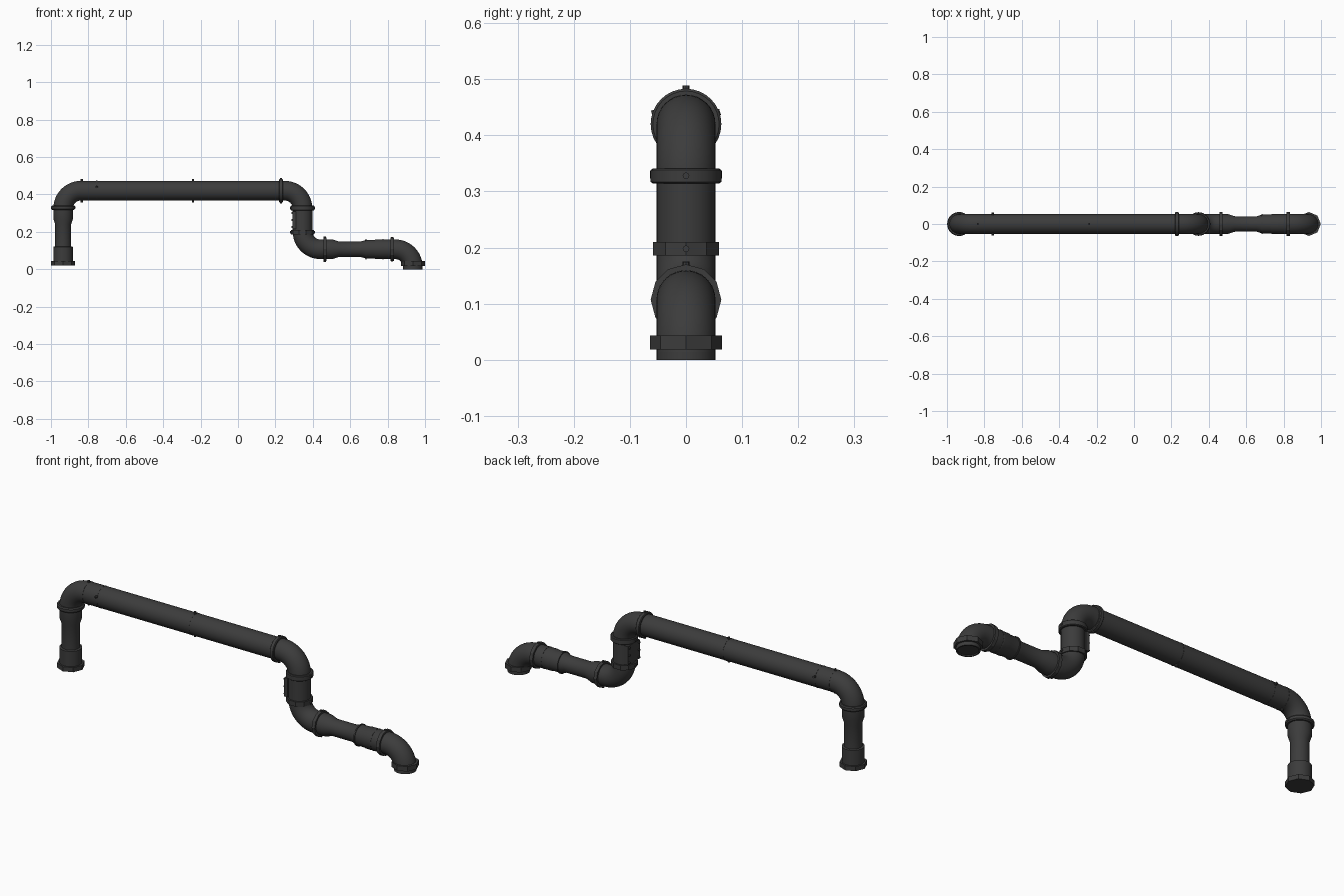
import bpy, bmesh, math
from mathutils import Vector

if "Cube" in bpy.data.objects:
    bpy.data.objects.remove(bpy.data.objects["Cube"])

DARK = bpy.data.materials.new("dark_plastic")
DARK.diffuse_color = (0.045, 0.045, 0.045, 1)
DARK.use_nodes = True
DARK.node_tree.nodes["Principled BSDF"].inputs["Base Color"].default_value = DARK.diffuse_color
R = 0.0525           # pipe radius
TOP, LOW = 0.42, 0.107   # heights of the two horizontal runs
XL, XM, XR = -0.935, 0.345, 0.935  # x of the vertical runs


def skin(name, rings, smooth=True):
    """Bridge consecutive rings of points into a closed solid."""
    bm = bmesh.new()
    loops = [[bm.verts.new(p) for p in ring] for ring in rings]
    n = len(loops[0])
    for a, b in zip(loops, loops[1:]):
        for i in range(n):
            j = (i + 1) % n
            bm.faces.new((a[i], a[j], b[j], b[i]))
    bm.faces.new(loops[0][::-1])
    bm.faces.new(loops[-1])
    bmesh.ops.recalc_face_normals(bm, faces=bm.faces)
    me = bpy.data.meshes.new(name)
    bm.to_mesh(me)
    bm.free()
    me.materials.append(DARK)
    ob = bpy.data.objects.new(name, me)
    bpy.context.collection.objects.link(ob)
    if smooth:
        bpy.ops.object.select_all(action='DESELECT')
        ob.select_set(True)
        bpy.context.view_layer.objects.active = ob
        bpy.ops.object.shade_smooth_by_angle(angle=math.radians(30))
    return ob


def circle(c, d, r, n):
    """Circle around direction d, which lies in the xz plane."""
    d = Vector(d).normalized()
    u, v = Vector((-d.z, 0, d.x)), Vector((0, 1, 0))
    return [Vector(c) + r * (math.cos(2 * math.pi * k / n) * u + math.sin(2 * math.pi * k / n) * v)
            for k in range(n)]


def run_x(name, z, profile, n=32, smooth=True):
    return skin(name, [circle((x, 0, z), (1, 0, 0), r, n) for x, r in profile], smooth)


def run_z(name, x, profile, n=32, smooth=True):
    return skin(name, [circle((x, 0, z), (0, 0, 1), r, n) for z, r in profile], smooth)


def elbow(name, cx, cz, a0, a1, rad):
    rings = []
    for k in range(13):
        a = math.radians(a0 + (a1 - a0) * k / 12)
        p = (cx + rad * math.cos(a), 0, cz + rad * math.sin(a))
        rings.append(circle(p, (-math.sin(a), 0, math.cos(a)), R, 32))
    return skin(name, rings)


def stud(name, p, d, r=0.006, h=0.012):
    """Small screw head centred on p, pointing along d."""
    d = Vector(d).normalized()
    u = d.orthogonal().normalized()
    v = d.cross(u)
    ring = [r * (math.cos(k * math.pi / 4) * u + math.sin(k * math.pi / 4) * v) for k in range(8)]
    return skin(name, [[Vector(p) + s * d * h / 2 + q for q in ring] for s in (-1, 1)], False)


# elbows
B = 0.095
elbow("left_elbow", XL + B, TOP - B, 180, 90, B)
elbow("upper_elbow", XM - B, TOP - B, 90, 0, B)
elbow("lower_elbow", XM + B, LOW + B, 180, 270, B)
elbow("end_elbow", XR - B, LOW - B, 90, 0, B)

# straight runs
run_x("long_pipe", TOP, [(XL + B, R), (XM - B, R)])
run_z("middle_pipe", XM, [(LOW + B, R), (TOP - B, R)])
run_x("reducer_pipe", LOW, [(XM + B, R), (0.505, R), (0.54, 0.041), (0.655, 0.041), (0.685, 0.05),
                            (0.73, 0.05), (0.735, R), (XR - B, R)])
run_z("end_spout", XR, [(0.006, 0.046), (0.0, 0.046), (0.0, R), (0.014, R)])

# left leg, hollow at the bottom
run_z("left_leg", XL, [(0.11, 0.044), (0.02, 0.046), (0.02, R), (0.12, R), (0.122, 0.0425),
                       (0.24, 0.0425), (0.27, R), (TOP - B, R)])
ring = [(0.02, 0.05), (0.02, 0.064), (0.043, 0.064), (0.043, 0.05)]
skin_rings = ring + ring[:1]
run_z("left_foot_collar", XL, skin_rings, 8, False)

# clamp collars
run_z("end_collar", XR, [(0.018, 0.064), (0.043, 0.064)], 8, False)
run_z("left_elbow_collar", XL, [(0.318, 0.059), (0.323, 0.064), (0.336, 0.064), (0.341, 0.059)])
run_z("middle_top_collar", XM, [(0.314, 0.059), (0.317, 0.063), (0.338, 0.063), (0.341, 0.059)])
run_z("middle_bottom_collar", XM, [(0.186, 0.062), (0.21, 0.062)], 10, False)
run_x("upper_collar", TOP, [(0.219, 0.059), (0.222, 0.063), (0.237, 0.063), (0.24, 0.059)])
run_x("lower_collar", LOW, [(0.456, 0.063), (0.473, 0.063)], 12, False)
run_x("end_elbow_collar", LOW, [(0.815, 0.063), (0.833, 0.063)], 12, False)

# thin joint seams
for i, x in enumerate((-0.835, -0.755, -0.24)):
    run_x(f"long_pipe_seam_{i}", TOP, [(x - 0.003, R + 0.001), (x + 0.003, R + 0.001)])
for i, x in enumerate((0.685, 0.775)):
    run_x(f"reducer_seam_{i}", LOW, [(x - 0.003, R + 0.001), (x + 0.003, R + 0.001)])

# screw heads on joints and clamps
for s in (-1, 1):
    for x, z, rad in ((-0.835, TOP, 0.056), (-0.24, TOP, 0.057), (0.23, TOP, 0.063),
                      (0.464, LOW, 0.062), (0.824, LOW, 0.06)):
        stud("joint_screw", (x, 0, z + s * rad), (0, 0, 1))
    stud("side_screw", (-0.755, s * 0.055, TOP + 0.02), (0, 1, 0.3))
    for z in (0.198, 0.328):
        stud("clamp_screw", (XM + s * 0.06, 0, z), (1, 0, 0))
    stud("left_clamp_screw", (XL + s * 0.06, 0, 0.33), (1, 0, 0))

# inspection plate on the left side of the middle pipe
plate = [[(x, y, z) for y, z in ((-0.048, 0.215), (0.048, 0.215), (0.048, 0.31), (-0.048, 0.31))]
         for x in (0.292, 0.31)]
skin("inspection_plate", plate, False)
for y in (-0.038, 0.038):
    for z in (0.225, 0.2625, 0.30):
        stud("plate_screw", (0.29, y, z), (1, 0, 0), 0.005, 0.01)
